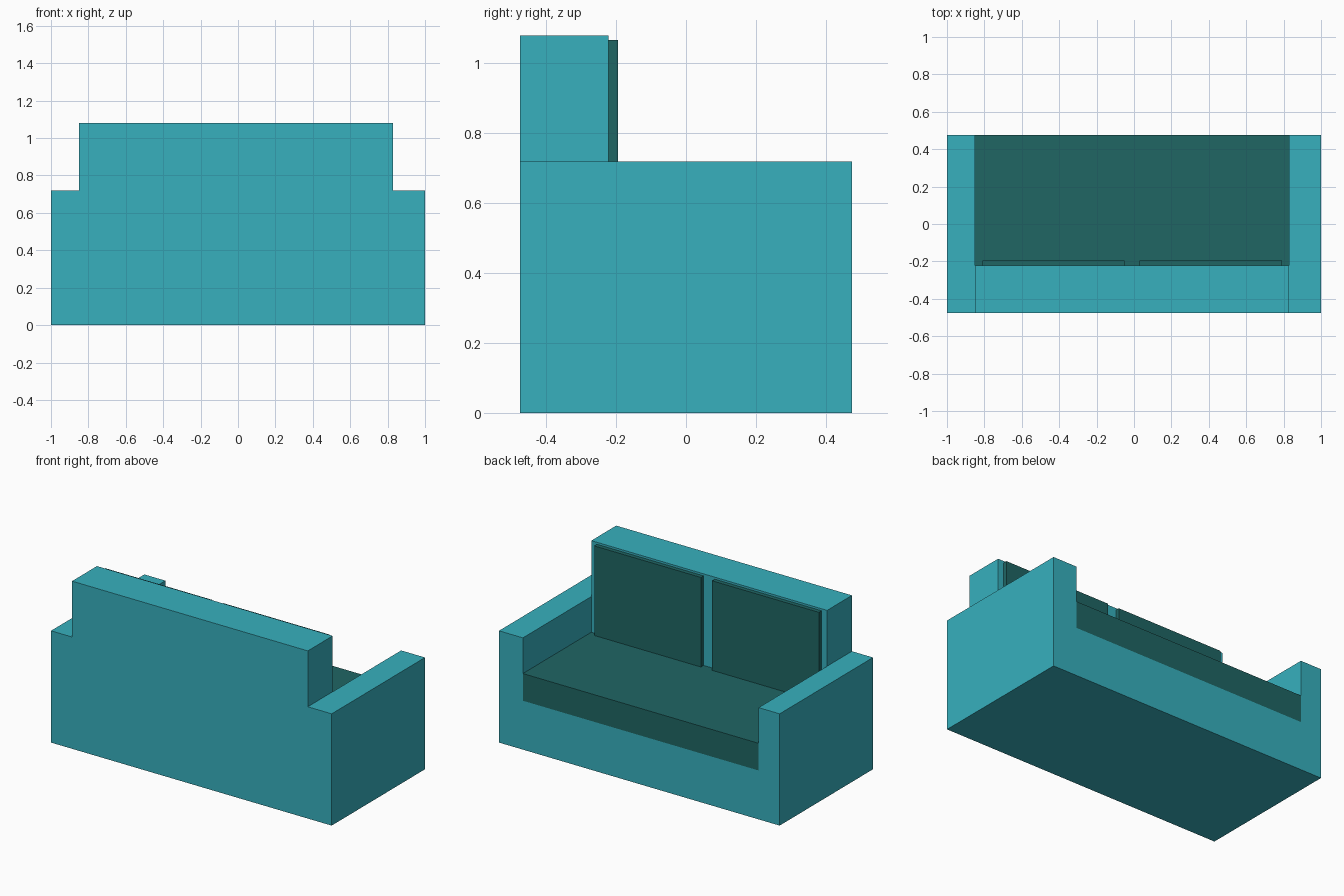
import bpy, bmesh

if "Cube" in bpy.data.objects:
    bpy.data.objects.remove(bpy.data.objects["Cube"])

LEFT, RIGHT = -0.85, 0.83          # inner faces of the arms
BACK, FRONT = -0.475, 0.475        # depth limits (sitting side is +y)
REST = -0.222                      # face of the backrest
BASE_Z, SEAT_Z, ARM_Z, TOP_Z = 0.315, 0.49, 0.72, 1.08


def material(name, rgb):
    mat = bpy.data.materials.new(name)
    mat.diffuse_color = (*rgb, 1)
    mat.use_nodes = True
    mat.node_tree.nodes["Principled BSDF"].inputs["Base Color"].default_value = mat.diffuse_color
    return mat


def prism(name, profile, y0, y1, mat=None):
    """Extrude an x-z outline along y."""
    bm = bmesh.new()
    face = bm.faces.new([bm.verts.new((x, y0, z)) for x, z in profile])
    new = bmesh.ops.extrude_face_region(bm, geom=[face])["geom"]
    bmesh.ops.translate(bm, vec=(0, y1 - y0, 0),
                        verts=[v for v in new if isinstance(v, bmesh.types.BMVert)])
    bmesh.ops.recalc_face_normals(bm, faces=bm.faces)
    mesh = bpy.data.meshes.new(name)
    bm.to_mesh(mesh)
    bm.free()
    if mat:
        mesh.materials.append(mat)
    obj = bpy.data.objects.new(name, mesh)
    bpy.context.collection.objects.link(obj)
    return obj


def box(name, x0, x1, y0, y1, z0, z1, mat=None):
    return prism(name, [(x0, z0), (x1, z0), (x1, z1), (x0, z1)], y0, y1, mat)


teal = material("teal_fabric", (0.038, 0.434, 0.515))
dark = material("dark_fabric", (0.014, 0.133, 0.127))

# Frame: stepped outline, hollowed between the arms in front of the backrest
outline = [(-1, 0), (1, 0), (1, ARM_Z), (RIGHT, ARM_Z), (RIGHT, TOP_Z),
           (LEFT, TOP_Z), (LEFT, ARM_Z), (-1, ARM_Z)]
frame = prism("sofa_frame", outline, BACK, FRONT, teal)
cutter = box("seat_cutter", LEFT, RIGHT, REST, FRONT + 0.5, BASE_Z, TOP_Z + 0.5, teal)
cutter.hide_render = True
cut = frame.modifiers.new("seat_hollow", "BOOLEAN")
cut.operation = "DIFFERENCE"
cut.solver = "EXACT"
cut.object = cutter

# Seat cushion
box("seat_cushion", LEFT, RIGHT, REST, FRONT, BASE_Z, SEAT_Z, dark)

# Back cushions
for side, x0 in (("left", -0.81), ("right", 0.03)):
    box(f"back_cushion_{side}", x0, x0 + 0.76, REST, -0.195, SEAT_Z, 1.067, dark)
